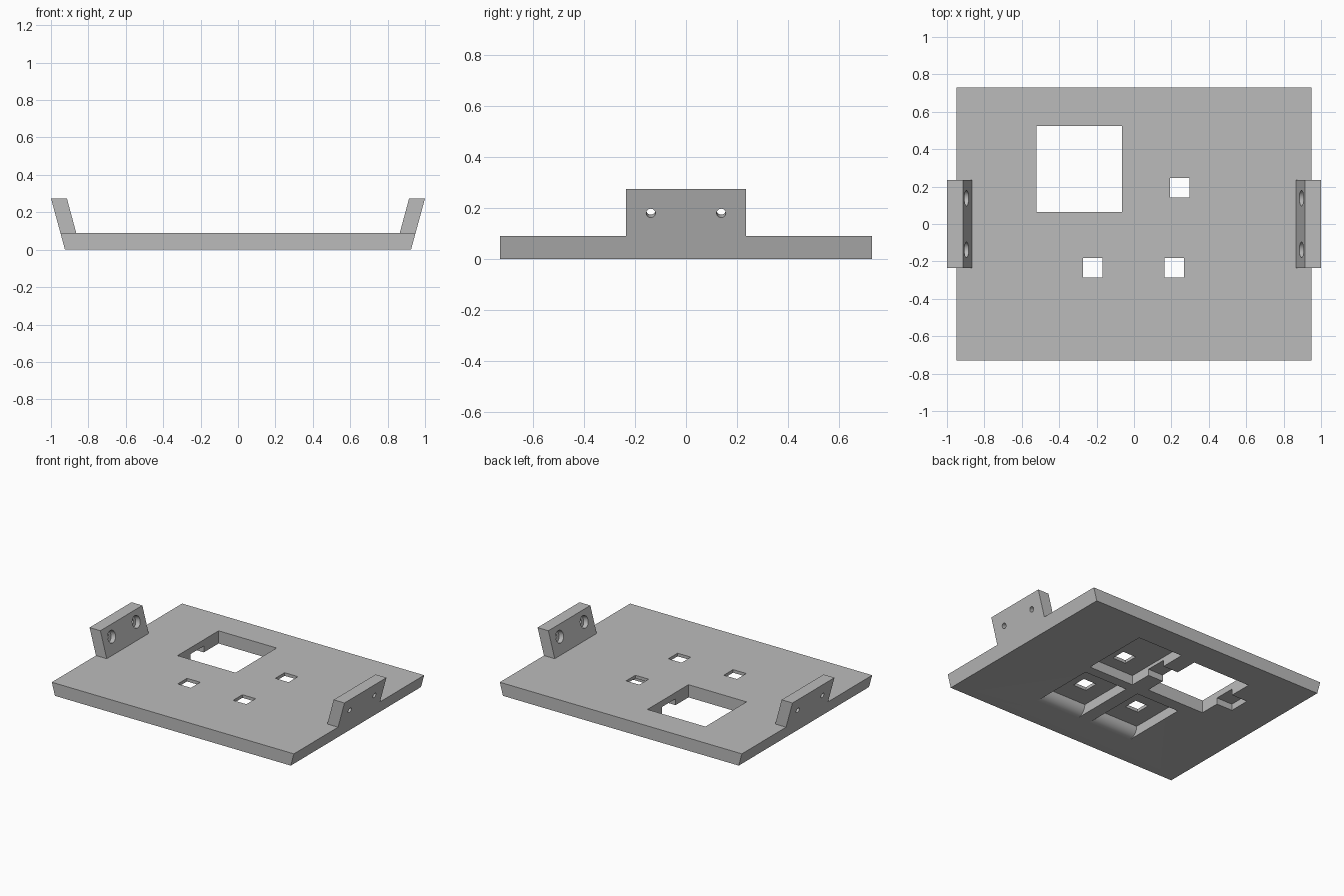
import bpy, bmesh, math
from mathutils import Vector

if "Cube" in bpy.data.objects:
    bpy.data.objects.remove(bpy.data.objects["Cube"], do_unlink=True)

PLATE_H, TOP, SLOPE = 0.09, 0.275, 0.075 / 0.275
FLOOR = 0.068          # depth of the underside pockets

grey = bpy.data.materials.new("plain grey")
grey.use_nodes = True
grey.diffuse_color = (0.5, 0.5, 0.5, 1)
grey.node_tree.nodes["Principled BSDF"].inputs["Base Color"].default_value = (0.5, 0.5, 0.5, 1)


def prism(name, profile, origin, u, v, sweep):
    """Extrude a 2D profile, laid out on axes u and v, along sweep."""
    origin, u, v, sweep = map(Vector, (origin, u, v, sweep))
    bm = bmesh.new()
    face = bm.faces.new([bm.verts.new(origin + u * a + v * b) for a, b in profile])
    new = bmesh.ops.extrude_face_region(bm, geom=[face])["geom"]
    bmesh.ops.translate(bm, vec=sweep, verts=[g for g in new if isinstance(g, bmesh.types.BMVert)])
    bmesh.ops.recalc_face_normals(bm, faces=bm.faces)
    mesh = bpy.data.meshes.new(name)
    bm.to_mesh(mesh)
    bm.free()
    obj = bpy.data.objects.new(name, mesh)
    bpy.context.collection.objects.link(obj)
    mesh.materials.append(grey)
    return obj


def box(name, x0, x1, y0, y1, z0, z1):
    return prism(name, [(x0, y0), (x1, y0), (x1, y1), (x0, y1)],
                 (0, 0, z0), (1, 0, 0), (0, 1, 0), (0, 0, z1 - z0))


def along_y(name, profile, half):
    return prism(name, profile, (0, -half, 0), (1, 0, 0), (0, 0, 1), (0, 2 * half, 0))


def rod(name, start, axis, radius, length):
    u, v = Vector((0, 1, 0)), axis.cross(Vector((0, 1, 0)))
    ring = [(radius * math.cos(math.tau * i / 32), radius * math.sin(math.tau * i / 32)) for i in range(32)]
    return prism(name, ring, start, u, v, axis * length)


def combine(target, tool, operation):
    mod = target.modifiers.new(operation.lower(), "BOOLEAN")
    mod.operation, mod.object, mod.solver = operation, tool, "EXACT"
    bpy.context.view_layer.objects.active = target
    bpy.ops.object.modifier_apply(modifier=mod.name)
    bpy.data.objects.remove(tool, do_unlink=True)


def edge(z):
    return 0.925 + SLOPE * z


# Base plate with leaning sides
plate = along_y("mounting_plate", [(-edge(0), 0), (edge(0), 0),
                                   (edge(PLATE_H), PLATE_H), (-edge(PLATE_H), PLATE_H)], 0.73)

# Leaning side ears
for s in (-1, 1):
    ear = along_y("side_ear", [(s * x, z) for x, z in (
        (0.865, PLATE_H), (edge(PLATE_H), PLATE_H), (edge(TOP), TOP), (0.915, TOP))], 0.235)
    combine(plate, ear, "UNION")

# Counterbored screw holes square to the ears
for s in (-1, 1):
    axis = Vector((s, 0, -SLOPE)).normalized()
    for y in (-0.138, 0.138):
        outer = Vector((s * edge(0.18), y, 0.18))
        combine(plate, rod("screw_hole", outer - axis * 0.12, axis, 0.018, 0.16), "DIFFERENCE")
        combine(plate, rod("screw_head", outer - axis * 0.12, axis, 0.042, 0.075), "DIFFERENCE")

# Large window and the channel beneath it
combine(plate, box("window", -0.52, -0.065, 0.065, 0.525, -0.1, 0.15), "DIFFERENCE")
combine(plate, box("channel", -0.645, 0.07, 0.21, 0.36, -0.1, 0.045), "DIFFERENCE")

# Plain rear pocket
combine(plate, box("rear_pocket", 0.055, 0.41, 0.05, 0.54, -0.1, FLOOR), "DIFFERENCE")

# Front pockets with a rounded lip at the front end
lip = [(-0.5 + FLOOR * math.sin(t), FLOOR - FLOOR * math.cos(t))
       for t in (math.pi / 2 * i / 10 for i in range(1, 11))]
section = [(-0.02, -0.1), (-0.02, FLOOR)] + lip[::-1] + [(-0.5, 0), (-0.5, -0.1)]
for x in (0.05, -0.385):
    combine(plate, prism("front_pocket", section, (x, 0, 0), (0, 1, 0), (0, 0, 1), (0.34, 0, 0)), "DIFFERENCE")

# Small square openings
for x, y in ((0.245, 0.195), (-0.22, -0.235), (0.215, -0.235)):
    combine(plate, box("opening", x - 0.052, x + 0.052, y - 0.052, y + 0.052, -0.1, 0.15), "DIFFERENCE")

plate.select_set(True)
bpy.ops.object.shade_smooth_by_angle(angle=math.radians(30))
